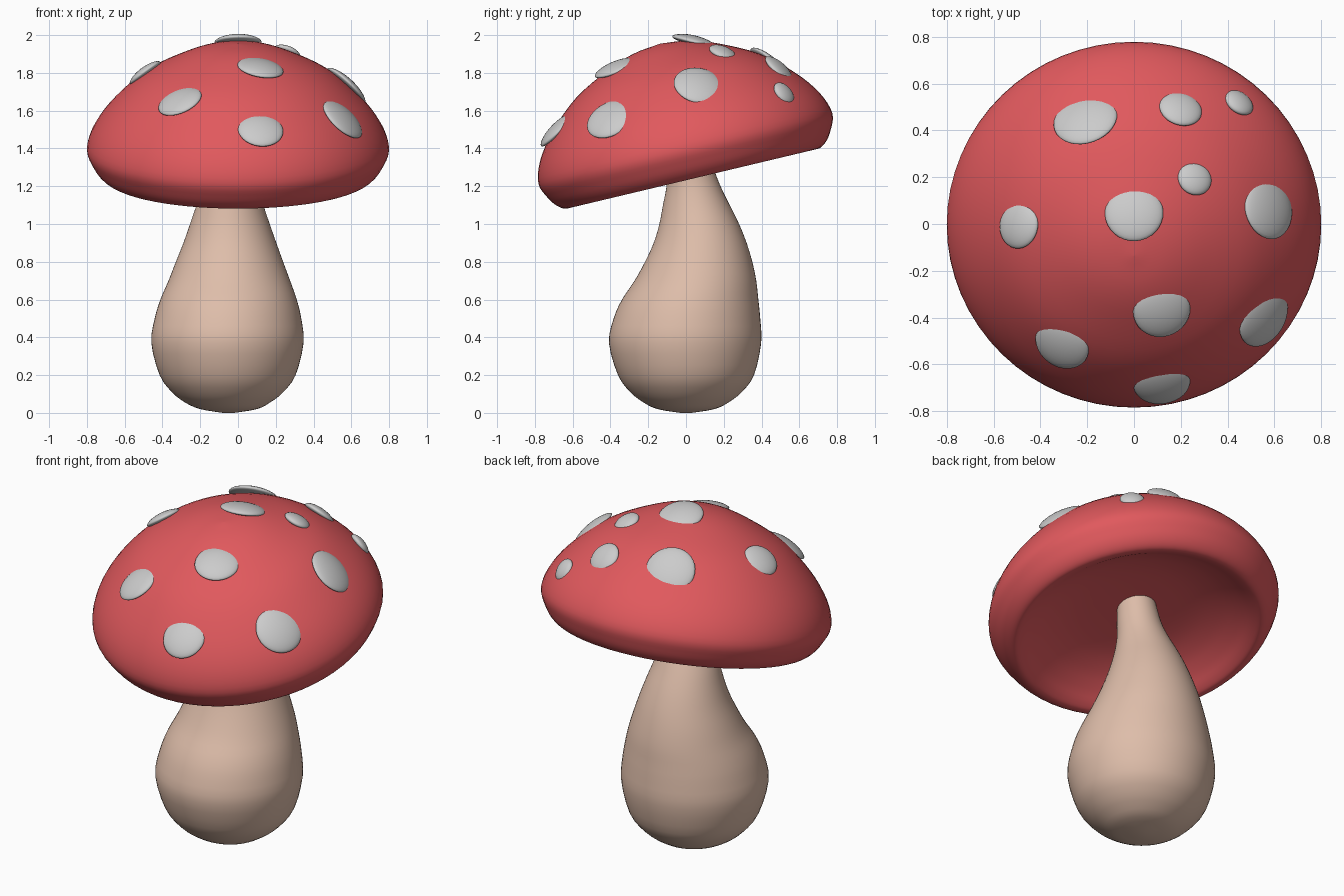
import bpy, bmesh, math
from mathutils import Vector, Matrix
from mathutils.bvhtree import BVHTree

if "Cube" in bpy.data.objects:
    bpy.data.objects.remove(bpy.data.objects["Cube"])


def material(name, rgb):
    m = bpy.data.materials.new(name)
    m.diffuse_color = (*rgb, 1)
    m.use_nodes = True
    m.node_tree.nodes["Principled BSDF"].inputs["Base Color"].default_value = m.diffuse_color
    return m


def spline(pts, steps=4):
    """Catmull-Rom curve through the given points."""
    pts = [Vector(p) for p in pts]
    ext = [2 * pts[0] - pts[1]] + pts + [2 * pts[-1] - pts[-2]]
    out = []
    for a, b, c, d in zip(ext, ext[1:], ext[2:], ext[3:]):
        for i in range(steps):
            t = i / steps
            out.append(0.5 * (2 * b + (c - a) * t + (2 * a - 5 * b + 4 * c - d) * t * t
                              + (3 * b - a - 3 * c + d) * t ** 3))
    return out + [pts[-1]]


def loft(rings, segs=64):
    """Closed round body from (centre x, centre y, z, radius) rings."""
    bm = bmesh.new()
    loops = []
    for cx, cy, z, r in rings:
        loops.append([bm.verts.new((cx + r * math.cos(a), cy + r * math.sin(a), z))
                      for a in (2 * math.pi * k / segs for k in range(segs))])
    for lo, hi in zip(loops, loops[1:]):
        for k in range(segs):
            n = (k + 1) % segs
            bm.faces.new((lo[k], lo[n], hi[n], hi[k]))
    bm.faces.new(loops[0][::-1])
    bm.faces.new(loops[-1])
    bmesh.ops.recalc_face_normals(bm, faces=bm.faces)
    return bm


def finish(bm, name, mat=None):
    for f in bm.faces:
        f.smooth = True
    me = bpy.data.meshes.new(name)
    bm.to_mesh(me)
    ob = bpy.data.objects.new(name, me)
    bpy.context.collection.objects.link(ob)
    if mat:
        me.materials.append(mat)
    return ob


# Stem: leaning pear shape, rings of centre x, centre y, z, radius
stem_rings = [
    (-.05, 0, 0, .03), (-.05, 0, .02, .15), (-.055, 0, .055, .225), (-.055, 0, .11, .295),
    (-.055, 0, .2, .36), (-.056, -.005, .37, .403), (-.053, .005, .5, .388),
    (-.05, .022, .6, .361), (-.046, .05, .7, .322), (-.045, .067, .8, .284),
    (-.043, .075, .9, .246), (-.043, .07, 1.0, .211), (-.042, .055, 1.1, .177),
    (-.03, .04, 1.2, .143), (-.015, .025, 1.3, .122), (0, .015, 1.46, .10)]
finish(loft(spline(stem_rings, 3)), "stem", material("stem_tan", (.73, .51, .40)))

# Cap: tilted dome with a rolled rim and hollow underside, (radius, height)
profile = [(.002, .735), (.15, .716), (.3, .664), (.5, .56), (.66, .418), (.76, .285),
           (.8, .165), (.77, .08), (.73, .025), (.685, 0), (.64, .015),
           (.57, .06), (.46, .11), (.3, .145), (.002, .16)]
cap = loft([(0, 0, p.y, p.x) for p in spline(profile)])
cap.transform(Matrix.Translation((0, .035, 1.24)) @ Matrix.Rotation(math.radians(13.4), 4, 'X'))
finish(cap, "cap", material("cap_red", (.75, .1, .11)))

# Spots: domed discs dropped onto the cap from above, (x, y, radius)
spots = [(0, .05, .125), (-.21, .455, .14), (.20, .495, .093), (.45, .52, .067),
         (.26, .195, .075), (.58, .07, .135), (-.495, -.005, .1), (.12, -.37, .124),
         (-.31, -.515, .122), (.56, -.405, .133), (.12, -.688, .121)]
tree = BVHTree.FromBMesh(cap)
for i, (x, y, r) in enumerate(spots):
    hit, normal, _, _ = tree.ray_cast(Vector((x, y, 3)), Vector((0, 0, -1)))
    bm = bmesh.new()
    bmesh.ops.create_uvsphere(bm, u_segments=32, v_segments=16, radius=1)
    for v in bm.verts:
        d = v.co.xy.length * r
        v.co = Vector((v.co.x * r, v.co.y * r, v.co.z * .026 - d * d / 1.7))
    bm.transform(Matrix.Translation(hit) @ normal.to_track_quat('Z', 'Y').to_matrix().to_4x4())
    finish(bm, f"spot_{i + 1}")
